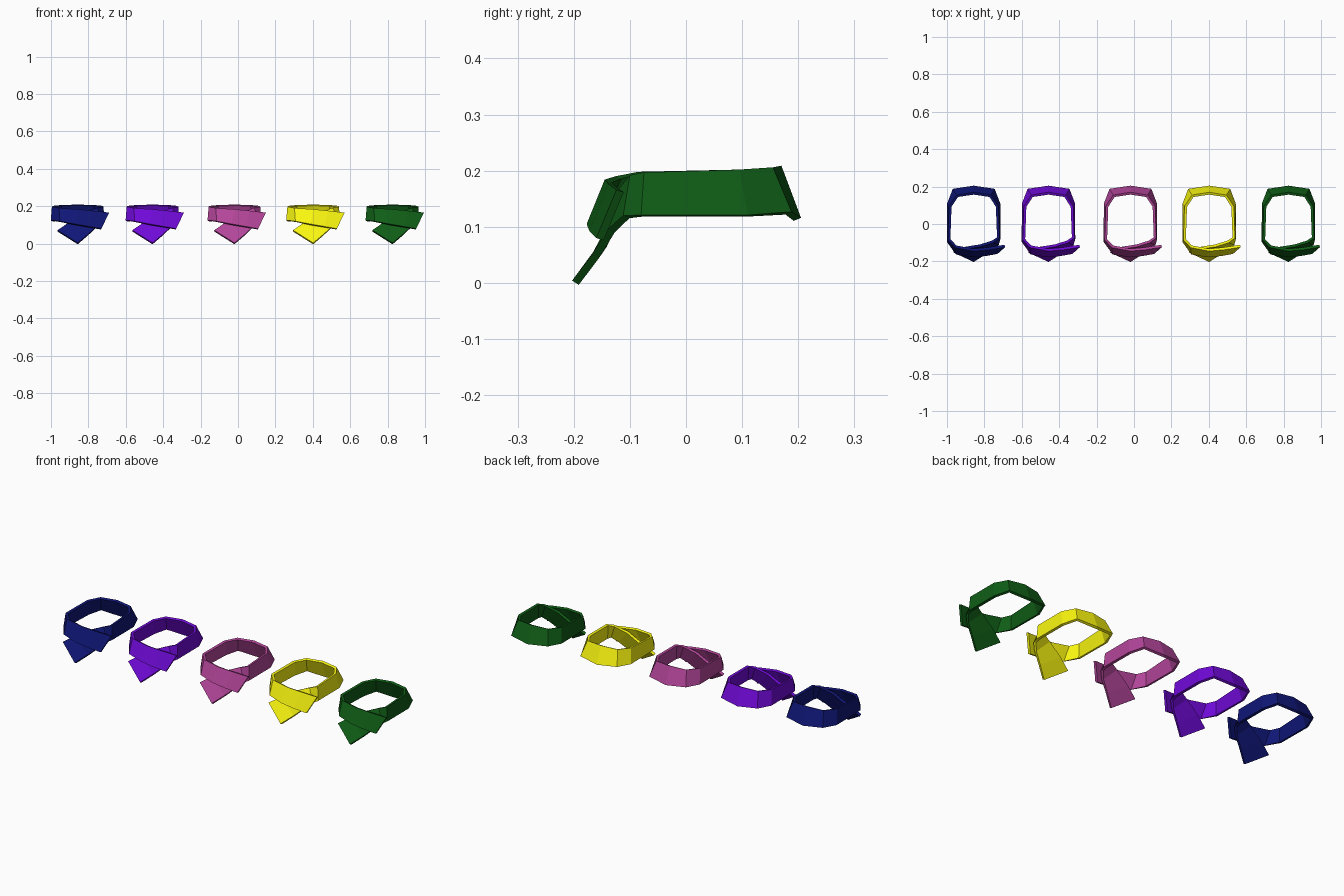
import bpy
import bmesh

# One folded ribbon: (upper edge point, lower edge point) from the hanging end,
# round the right side, back and left side, to the crossing front end.
RIBBON = [
    ((-0.108, -0.153, 0.072), (0.000, -0.203, 0.004)),
    ((-0.045, -0.134, 0.115), (0.055, -0.168, 0.050)),
    ((0.035, -0.122, 0.165), (0.105, -0.140, 0.095)),
    ((0.105, -0.100, 0.192), (0.134, -0.112, 0.120)),
    ((0.138, -0.075, 0.197), (0.143, -0.080, 0.121)),
    ((0.132, 0.095, 0.202), (0.142, 0.110, 0.121)),
    ((0.092, 0.155, 0.206), (0.112, 0.188, 0.127)),
    ((0.000, 0.170, 0.209), (0.000, 0.205, 0.116)),
    ((-0.092, 0.155, 0.206), (-0.112, 0.188, 0.127)),
    ((-0.132, 0.095, 0.202), (-0.142, 0.110, 0.121)),
    ((-0.138, -0.085, 0.198), (-0.144, -0.095, 0.125)),
    ((-0.100, -0.126, 0.190), (-0.095, -0.163, 0.120)),
    ((0.000, -0.145, 0.184), (-0.015, -0.177, 0.105)),
    ((0.080, -0.138, 0.176), (0.060, -0.172, 0.092)),
    ((0.168, -0.124, 0.166), (0.127, -0.160, 0.080)),
]

SCARVES = [
    ("navy_scarf", -0.857, (0.005, 0.008, 0.18, 1)),
    ("purple_scarf", -0.457, (0.16, 0.003, 0.68, 1)),
    ("pink_scarf", -0.019, (0.45, 0.06, 0.32, 1)),
    ("yellow_scarf", 0.402, (0.95, 0.92, 0.005, 1)),
    ("green_scarf", 0.826, (0.005, 0.11, 0.008, 1)),
]


def make_scarf(name, x, color):
    # Flat-faced ribbon strip
    bm = bmesh.new()
    rows = [[bm.verts.new(p) for p in pair] for pair in RIBBON]
    for (t0, b0), (t1, b1) in zip(rows, rows[1:]):
        bm.faces.new((t0, b0, b1, t1))
    mesh = bpy.data.meshes.new(name)
    bm.to_mesh(mesh)
    bm.free()
    obj = bpy.data.objects.new(name, mesh)
    obj.location.x = x
    bpy.context.collection.objects.link(obj)
    # Cloth thickness, inwards
    solid = obj.modifiers.new("cloth_thickness", 'SOLIDIFY')
    solid.thickness = 0.014
    solid.offset = -1
    mat = bpy.data.materials.new(name + "_cloth")
    mat.diffuse_color = color
    mesh.materials.append(mat)


for scarf in SCARVES:
    make_scarf(*scarf)
